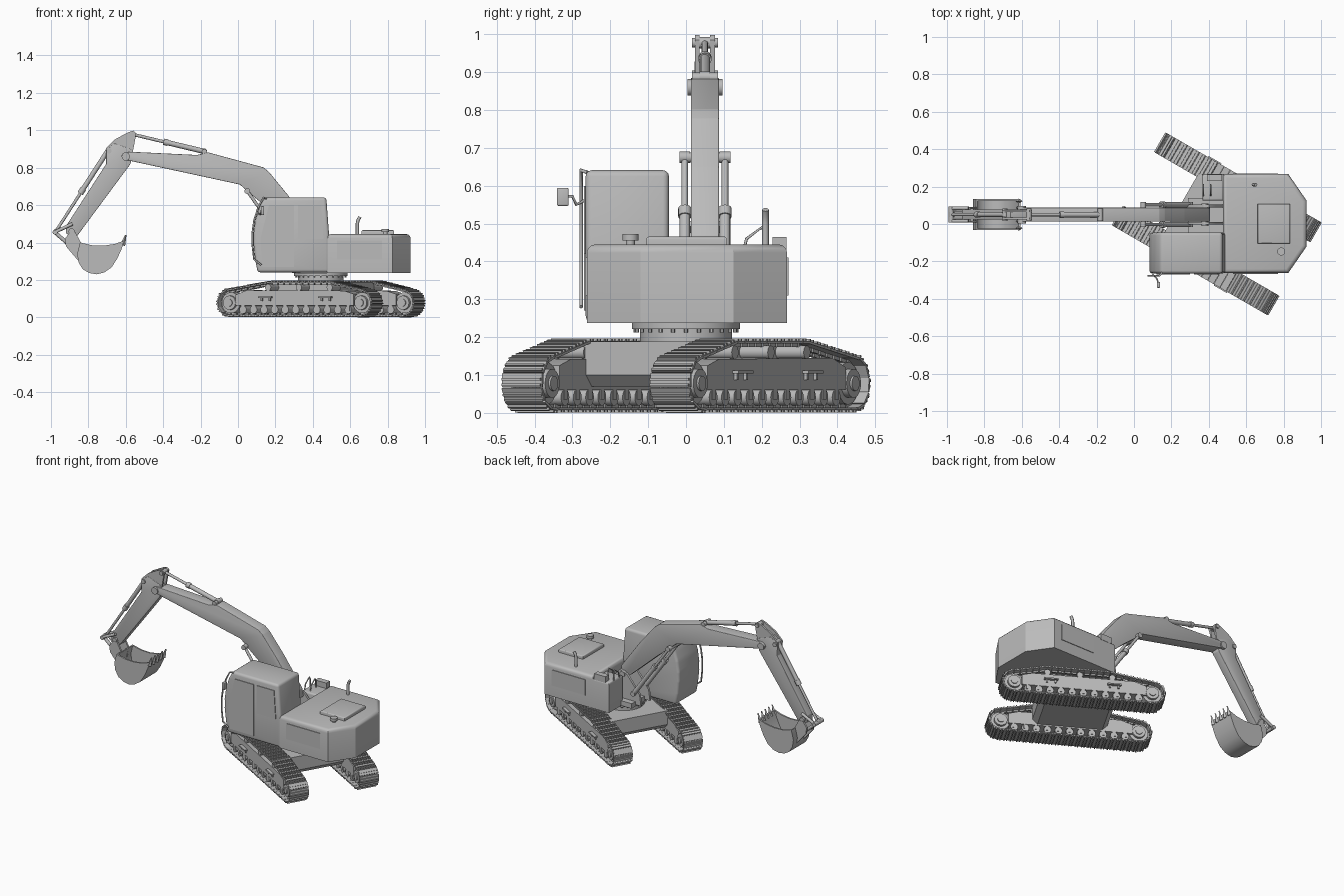
import bpy, bmesh
from math import radians, cos, sin, pi
from mathutils import Vector, Matrix

if "Cube" in bpy.data.objects:
    bpy.data.objects.remove(bpy.data.objects["Cube"])

grey = bpy.data.materials.new("plain_grey")
grey.use_nodes = True
grey.diffuse_color = (0.5, 0.5, 0.5, 1)
grey.node_tree.nodes["Principled BSDF"].inputs["Base Color"].default_value = (0.5, 0.5, 0.5, 1)

ARM_Y = 0.05
SWING = Vector((0.443, 0, 0))
BASE = Matrix.Translation(SWING) @ Matrix.Rotation(radians(-30), 4, 'Z')


def finish(bm, name, matrix=None):
    bmesh.ops.recalc_face_normals(bm, faces=bm.faces)
    me = bpy.data.meshes.new(name)
    bm.to_mesh(me)
    bm.free()
    me.materials.append(grey)
    me.shade_smooth()
    me.set_sharp_from_angle(angle=radians(32))
    ob = bpy.data.objects.new(name, me)
    bpy.context.collection.objects.link(ob)
    if matrix:
        ob.matrix_world = matrix
    return ob


def add_box(bm, c, size, rot=Matrix()):
    m = Matrix.Translation(c) @ rot @ Matrix.Diagonal((*size, 1))
    bmesh.ops.create_cube(bm, size=1, matrix=m)


def add_rod(bm, p, q, r, r2=None, seg=16):
    p, q = Vector(p), Vector(q)
    d = q - p
    m = Matrix.Translation((p + q) / 2) @ d.to_track_quat('Z', 'Y').to_matrix().to_4x4()
    bmesh.ops.create_cone(bm, cap_ends=True, segments=seg, radius1=r,
                          radius2=r if r2 is None else r2, depth=d.length, matrix=m)


def add_pin(bm, x, z, y0, y1, r):
    add_rod(bm, (x, y0, z), (x, y1, z), r)


def add_prism(bm, pts, a, b, plane="xz", bevel=0, top_only=False):
    """Extrude an outline from a to b, with optional rounded edges."""
    place = (lambda p, h: (p[0], h, p[1])) if plane == "xz" else (lambda p, h: (p[0], p[1], h))
    f = bm.faces.new([bm.verts.new(place(p, a)) for p in pts])
    ext = bmesh.ops.extrude_face_region(bm, geom=[f])["geom"]
    vs = [v for v in ext if isinstance(v, bmesh.types.BMVert)]
    bmesh.ops.translate(bm, verts=vs, vec=Vector(place((0, 0), b - a)))
    if bevel:
        both = set(vs) | set(f.verts)
        edges = [e for e in bm.edges if e.verts[0] in both and
                 (not top_only or (e.verts[0] in vs and e.verts[1] in vs))]
        bmesh.ops.recalc_face_normals(bm, faces=bm.faces)
        bmesh.ops.bevel(bm, geom=edges, offset=bevel, segments=3, affect='EDGES', profile=0.5)


def prism(name, *args, **kw):
    bm = bmesh.new()
    add_prism(bm, *args, **kw)
    return finish(bm, name)


def box(name, c, size):
    bm = bmesh.new()
    add_box(bm, c, size)
    return finish(bm, name)


def pipe(name, pts, r):
    cu = bpy.data.curves.new(name, 'CURVE')
    cu.dimensions = '3D'
    cu.bevel_depth, cu.bevel_resolution, cu.use_fill_caps = r, 2, True
    sp = cu.splines.new('POLY')
    sp.points.add(len(pts) - 1)
    for p, co in zip(sp.points, pts):
        p.co = (*co, 1)
    cu.materials.append(grey)
    ob = bpy.data.objects.new(name, cu)
    bpy.context.collection.objects.link(ob)


# Track loop path and evenly spaced points along it
def loop_points(count):
    r, cx, cz = 0.067, 0.405, 0.078
    right = [(cx + r * cos(radians(a)), cz + r * sin(radians(a))) for a in range(-90, 76, 11)]
    left = [(-cx - r * cos(radians(a)), cz + r * sin(radians(a))) for a in range(75, -91, -11)]
    path = [Vector(p) for p in right + [(0.22, 0.187), (-0.15, 0.187)] + left]
    path.append(path[0])
    total = sum((b - a).length for a, b in zip(path, path[1:]))
    step, walked, out = total / count, 0, []
    for a, b in zip(path, path[1:]):
        seg = (b - a).length
        while len(out) < count and len(out) * step < walked + seg:
            out.append((a.lerp(b, (len(out) * step - walked) / seg), b - a))
        walked += seg
    return out, step


def build_track(side, label):
    mid = 0.226 * side
    shoes, step = loop_points(54)
    bm = bmesh.new()
    for p, d in shoes:
        rot = Matrix.Rotation(-Vector((1, 0)).angle_signed(d) * -1, 4, 'Y')
        at = Vector((p.x, mid, p.y))
        add_box(bm, at, (step * 0.96, 0.122, 0.007), rot)
        out = rot @ Vector((0, 0, -1))
        along = rot @ Vector((1, 0, 0))
        for k in (-0.35, 0.05):
            add_box(bm, at + out * 0.006 + along * step * k, (0.006, 0.118, 0.008), rot)
        for t in (-0.02, 0.02):
            add_box(bm, at - out * 0.007 + Vector((0, t, 0)), (step * 0.8, 0.012, 0.012), rot)
    finish(bm, label + "_track_shoes", BASE)

    # Side frame with steps on the outer face
    bm = bmesh.new()
    add_prism(bm, [(-0.37, 0.062), (0.36, 0.062), (0.36, 0.125), (0.3, 0.142), (-0.3, 0.145), (-0.37, 0.12)],
              mid - 0.048, mid + 0.048)
    for s in (-0.18, 0.19):
        add_box(bm, (s, mid + side * 0.055, 0.108), (0.08, 0.024, 0.008))
        for k in (-0.025, 0.025):
            add_box(bm, (s + k, mid + side * 0.05, 0.098), (0.01, 0.012, 0.022))
    finish(bm, label + "_track_frame", BASE)

    # Idler, sprocket, bottom rollers and carrier rollers
    bm = bmesh.new()
    for s in (-0.405, 0.405):
        add_rod(bm, (s, mid - 0.035, 0.078), (s, mid + 0.035, 0.078), 0.056, seg=28)
        add_rod(bm, (s, mid - 0.052, 0.078), (s, mid + 0.052, 0.078), 0.038, seg=24)
        add_rod(bm, (s, mid - 0.058, 0.078), (s, mid + 0.058, 0.078), 0.02)
    for i in range(11):
        s = -0.325 + i * 0.065
        add_rod(bm, (s, mid - 0.045, 0.041), (s, mid + 0.045, 0.041), 0.022)
        add_box(bm, (s, mid, 0.05), (0.02, 0.094, 0.03))
    for s in (-0.17, 0.02, 0.21):
        add_rod(bm, (s, mid - 0.045, 0.16), (s, mid + 0.045, 0.16), 0.018)
        add_box(bm, (s, mid, 0.15), (0.018, 0.07, 0.03))
    finish(bm, label + "_track_wheels", BASE)


build_track(1, "left")
build_track(-1, "right")

# Centre frame between the tracks and the swing ring
bm = bmesh.new()
add_prism(bm, [(-0.19, 0.07), (0.19, 0.07), (0.22, 0.1), (0.22, 0.188), (-0.22, 0.188), (-0.22, 0.1)], -0.185, 0.185)
finish(bm, "centre_frame", BASE)
bm = bmesh.new()
for z0, z1, r in ((0.18, 0.222, 0.122), (0.222, 0.238, 0.143)):
    add_rod(bm, SWING + Vector((0, 0, z0)), SWING + Vector((0, 0, z1)), r, seg=48)
for i in range(24):
    a = 2 * pi * i / 24
    p = SWING + Vector((0.134 * cos(a), 0.134 * sin(a), 0.212))
    add_rod(bm, p, p + Vector((0, 0, 0.012)), 0.005, seg=6)
finish(bm, "swing_ring")

# Engine house, side box and boom deck
prism("engine_house", [(0.475, -0.262), (0.825, -0.262), (0.923, -0.12), (0.923, 0.125), (0.825, 0.267),
                       (0.475, 0.267)], 0.238, 0.445, plane="xy", bevel=0.022, top_only=True)
prism("left_side_box", [(0.365, 0.125), (0.48, 0.125), (0.48, 0.266), (0.365, 0.266)],
      0.238, 0.43, plane="xy", bevel=0.012, top_only=True)
box("boom_deck", (0.39, 0.04, 0.254), (0.2, 0.2, 0.032))
prism("hood_hatch", [(0.66, -0.105), (0.835, -0.105), (0.835, 0.108), (0.66, 0.108)],
      0.44, 0.466, plane="xy", bevel=0.008, top_only=True)
box("left_side_panel", (0.65, 0.268, 0.36), (0.24, 0.006, 0.1))
box("right_side_panel", (0.65, -0.263, 0.36), (0.24, 0.006, 0.1))
box("left_top_locker", (0.43, 0.247, 0.445), (0.08, 0.036, 0.04))

# Exhaust, filler cap and handrail
pipe("exhaust_pipe", [(0.638, 0.21, 0.43), (0.638, 0.21, 0.5), (0.642, 0.21, 0.52), (0.652, 0.21, 0.537)], 0.009)
bm = bmesh.new()
add_rod(bm, (0.787, -0.147, 0.44), (0.787, -0.147, 0.458), 0.012)
add_rod(bm, (0.787, -0.147, 0.455), (0.787, -0.147, 0.472), 0.021, seg=24)
finish(bm, "filler_cap")
for x in (0.37, 0.41):
    pipe("handrail", [(x, 0.15, 0.42), (x, 0.16, 0.46), (x, 0.2, 0.49), (x, 0.21, 0.47), (x, 0.21, 0.42)], 0.004)

# Cab with curved front, door plate, front rail and mirror
cab_front = [(0.105, 0.24), (0.092, 0.31), (0.083, 0.39), (0.083, 0.45), (0.093, 0.52), (0.115, 0.59), (0.142, 0.641)]
prism("cab", cab_front + [(0.472, 0.641), (0.487, 0.44), (0.487, 0.24)], -0.265, -0.045, bevel=0.016)
prism("cab_door", [(0.13, 0.27), (0.12, 0.42), (0.165, 0.6), (0.3, 0.6), (0.3, 0.27)], -0.269, -0.26)
prism("cab_side_window", [(0.32, 0.42), (0.32, 0.6), (0.445, 0.6), (0.457, 0.42)], -0.269, -0.26)
pipe("cab_front_rail", [(x - 0.006, -0.277, z) for x, z in [(0.13, 0.28)] + cab_front[1:]] +
     [(0.15, -0.26, 0.635)], 0.005)
pipe("mirror_bracket", [(0.1, -0.27, 0.56), (0.12, -0.29, 0.55), (0.125, -0.3, 0.572), (0.13, -0.32, 0.572)], 0.004)
prism("mirror", [(0.122, 0.547), (0.14, 0.547), (0.14, 0.594), (0.122, 0.594)], -0.341, -0.31, bevel=0.004)

# Boom and its foot brackets
prism("boom", [(-0.615, 0.845), (-0.625, 0.862), (-0.61, 0.88), (-0.57, 0.885), (-0.22, 0.868), (-0.16, 0.882),
               (0.135, 0.802), (0.165, 0.778), (0.27, 0.65), (0.4, 0.47), (0.408, 0.42), (0.38, 0.4), (0.34, 0.42),
               (0.14, 0.6), (0.06, 0.665), (0.01, 0.71)], ARM_Y - 0.037, ARM_Y + 0.037, bevel=0.003)
bm = bmesh.new()
for y in (ARM_Y - 0.046, ARM_Y + 0.046):
    add_prism(bm, [(0.25, 0.25), (0.48, 0.25), (0.46, 0.38), (0.4, 0.45), (0.35, 0.43), (0.26, 0.32)], y - 0.007, y + 0.007)
add_pin(bm, 0.38, 0.425, ARM_Y - 0.06, ARM_Y + 0.06, 0.018)
finish(bm, "boom_foot_brackets")

# Stick, with a pair of lever plates on top
prism("stick", [(-0.575, 0.9), (-0.563, 0.88), (-0.575, 0.82), (-0.86, 0.435), (-0.89, 0.43), (-0.92, 0.45),
                (-0.918, 0.49), (-0.705, 0.82), (-0.705, 0.895), (-0.66, 0.93)],
      ARM_Y - 0.027, ARM_Y + 0.027, bevel=0.002)
bm = bmesh.new()
for y in (ARM_Y - 0.02, ARM_Y + 0.02):
    add_prism(bm, [(-0.705, 0.86), (-0.705, 0.905), (-0.66, 0.95), (-0.59, 0.988), (-0.56, 0.998), (-0.545, 0.985),
                   (-0.55, 0.95), (-0.565, 0.87)], y - 0.006, y + 0.006)
for x, z, w, r in ((-0.6, 0.86, 0.046, 0.022), (-0.562, 0.978, 0.034, 0.013), (-0.69, 0.89, 0.034, 0.014),
                   (-0.89, 0.46, 0.04, 0.016), (-0.18, 0.885, 0.034, 0.014)):
    add_pin(bm, x, z, ARM_Y - w, ARM_Y + w, r)
finish(bm, "lever_plates_and_pins")


# Hydraulic rams: thick barrel, collar and thin rod
def ram(name, start, end, split, r):
    p, q = Vector(start), Vector(end)
    m = p.lerp(q, split)
    bm = bmesh.new()
    add_rod(bm, p, m, r)
    add_rod(bm, p.lerp(q, split - 0.04), p.lerp(q, split + 0.02), r * 1.25)
    add_rod(bm, m, q, r * 0.62)
    for e in (p, q):
        add_pin(bm, e.x, e.z, e.y - r, e.y + r, r * 1.1)
    finish(bm, name)


for side in (-1, 1):
    y = ARM_Y + side * 0.053
    ram("boom_ram", (0.3, y, 0.32), (0.05, y, 0.675), 0.6, 0.014)
ram("stick_ram", (-0.18, ARM_Y, 0.887), (-0.562, ARM_Y, 0.978), 0.55, 0.014)
ram("bucket_ram", (-0.69, ARM_Y, 0.9), (-0.975, ARM_Y, 0.458), 0.52, 0.013)
bm = bmesh.new()
add_pin(bm, 0.05, 0.675, ARM_Y - 0.066, ARM_Y + 0.066, 0.013)
finish(bm, "boom_ram_pin")

# Bucket linkage
bm = bmesh.new()
for side in (-1, 1):
    y = ARM_Y + side * 0.034
    add_rod(bm, (-0.98, y, 0.455), (-0.885, y, 0.5), 0.009)
    add_rod(bm, (-0.98, y * 0.6 + ARM_Y * 0.4, 0.455), (-0.905, y * 0.6 + ARM_Y * 0.4, 0.39), 0.01)
add_pin(bm, -0.978, 0.455, ARM_Y - 0.043, ARM_Y + 0.043, 0.013)
finish(bm, "bucket_linkage")

# Bucket: curved shell, side plates, ears and teeth
shell = [(-0.845, 0.4), (-0.86, 0.34), (-0.853, 0.295), (-0.83, 0.257), (-0.795, 0.237), (-0.757, 0.23), (-0.715, 0.24),
         (-0.676, 0.267), (-0.645, 0.315), (-0.623, 0.364), (-0.608, 0.41)]
inner = [(-0.735 + (x + 0.735) * 0.93, 0.39 + (z - 0.39) * 0.93) for x, z in shell]
half = 0.078
bm = bmesh.new()
add_prism(bm, shell + inner[::-1], ARM_Y - half, ARM_Y + half)
for side in (-1, 1):
    y = ARM_Y + side * half
    add_prism(bm, shell + [(-0.66, 0.392), (-0.72, 0.383), (-0.78, 0.385)], y - 0.005, y + 0.005)
    y = ARM_Y + side * 0.036
    add_prism(bm, [(-0.92, 0.38), (-0.925, 0.42), (-0.9, 0.455), (-0.87, 0.455), (-0.84, 0.4), (-0.852, 0.3)],
              y - 0.006, y + 0.006)
for i in range(5):
    y = ARM_Y + (i - 2) * 0.036
    add_rod(bm, (-0.617, y, 0.385), (-0.6, y, 0.44), 0.014, 0.004, seg=4)
finish(bm, "bucket")
